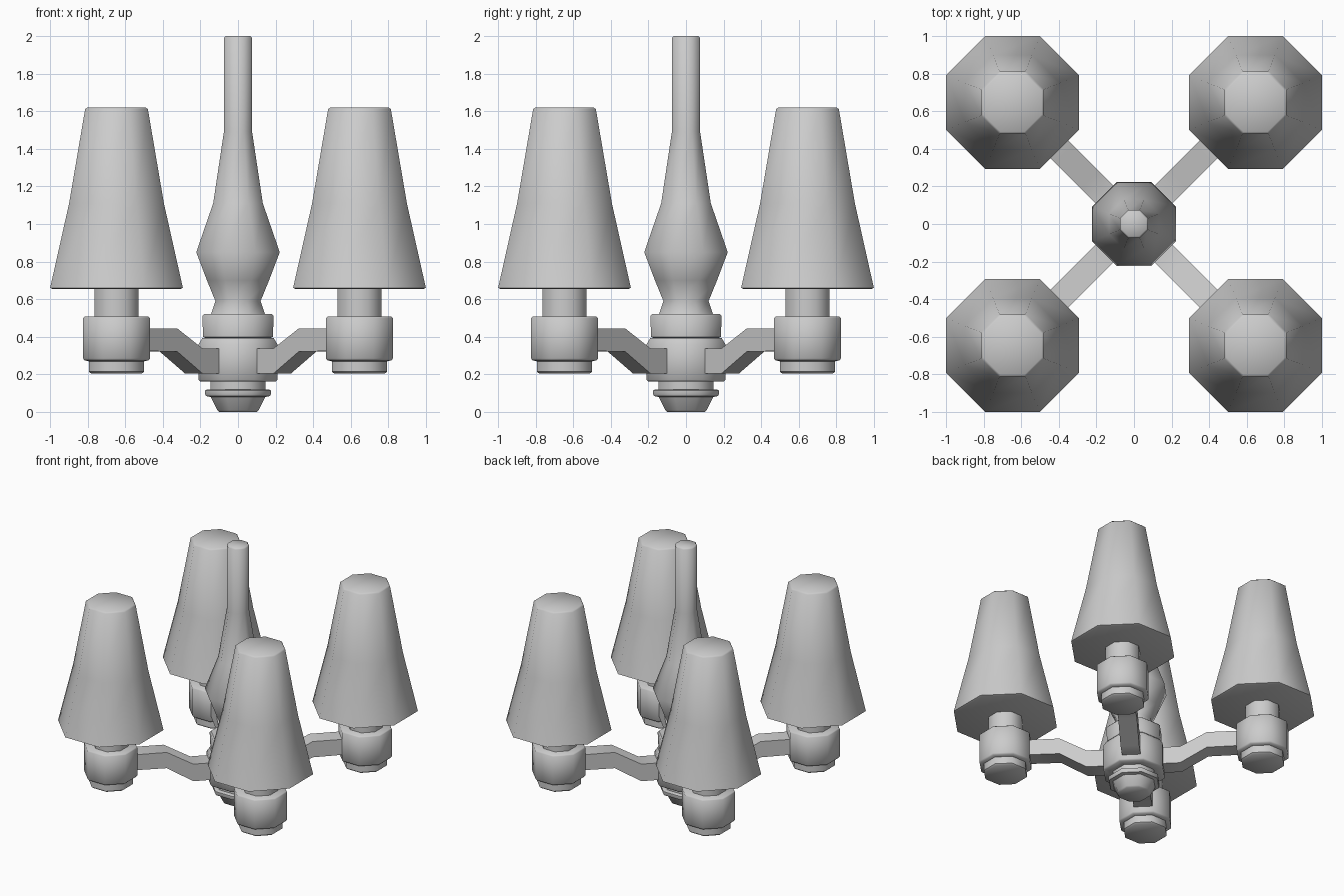
import bpy, bmesh, math
from mathutils import Matrix

if "Cube" in bpy.data.objects:
    bpy.data.objects.remove(bpy.data.objects["Cube"])

SIDES = 8


def finish(bm, name):
    bmesh.ops.recalc_face_normals(bm, faces=bm.faces)
    me = bpy.data.meshes.new(name)
    bm.to_mesh(me)
    bm.free()
    ob = bpy.data.objects.new(name, me)
    bpy.context.collection.objects.link(ob)
    bpy.ops.object.select_all(action='DESELECT')
    ob.select_set(True)
    bpy.context.view_layer.objects.active = ob
    bpy.ops.object.shade_smooth_by_angle(angle=math.radians(50))
    return ob


def turned(name, profile, x=0, y=0):
    """Eight-sided turned form; profile = (half width across flats, z)."""
    bm = bmesh.new()
    rings = []
    for w, z in profile:
        r = w / math.cos(math.pi / SIDES)
        rings.append([bm.verts.new((x + r * math.cos((i + .5) * math.tau / SIDES),
                                    y + r * math.sin((i + .5) * math.tau / SIDES), z))
                      for i in range(SIDES)])
    for a, b in zip(rings, rings[1:]):
        for i in range(SIDES):
            j = (i + 1) % SIDES
            bm.faces.new((a[i], a[j], b[j], b[i]))
    bm.faces.new(rings[0])
    bm.faces.new(rings[-1])
    return finish(bm, name)


def arm(name, angle):
    """Cranked flat bar running out along a diagonal."""
    half = 0.066
    sections = [(0.10, 0.205, 0.338), (0.235, 0.205, 0.338),
                (0.37, 0.322, 0.445), (0.58, 0.325, 0.445)]
    bm = bmesh.new()
    rings = []
    for d, lo, hi in sections:
        d *= math.sqrt(2)
        rings.append([bm.verts.new(p) for p in ((d, -half, lo), (d, half, lo),
                                                (d, half, hi), (d, -half, hi))])
    for a, b in zip(rings, rings[1:]):
        for i in range(4):
            j = (i + 1) % 4
            bm.faces.new((a[i], a[j], b[j], b[i]))
    bm.faces.new(rings[0])
    bm.faces.new(rings[-1])
    bm.transform(Matrix.Rotation(angle, 4, 'Z'))
    return finish(bm, name)


# Central hub, vase-shaped stem and rod
turned("hub", [(0.10, 0.0), (0.11, 0.01), (0.145, 0.08), (0.17, 0.085), (0.175, 0.095),
               (0.175, 0.115), (0.165, 0.12), (0.145, 0.12), (0.145, 0.162),
               (0.20, 0.162), (0.21, 0.172), (0.21, 0.36), (0.19, 0.393),
               (0.175, 0.395), (0.185, 0.40), (0.19, 0.51), (0.18, 0.522), (0.145, 0.522)])
turned("stem", [(0.145, 0.515), (0.12, 0.59), (0.165, 0.70), (0.222, 0.85), (0.132, 1.11),
                (0.075, 1.49), (0.075, 1.99), (0.065, 2.0)])

# Four arms, each with cup, candle and shade
C = 0.646
for k in range(4):
    a = math.pi / 4 + k * math.pi / 2
    x, y = C * math.copysign(1, math.cos(a)), C * math.copysign(1, math.sin(a))
    arm(f"arm_{k}", a)
    turned(f"cup_{k}", [(0.135, 0.205), (0.147, 0.215), (0.147, 0.27), (0.17, 0.275),
                        (0.178, 0.285), (0.178, 0.50), (0.17, 0.508)], x, y)
    turned(f"candle_{k}", [(0.117, 0.50), (0.117, 0.665)], x, y)
    turned(f"shade_{k}", [(0.34, 0.655), (0.353, 0.66), (0.252, 1.11),
                          (0.167, 1.61), (0.155, 1.62)], x, y)
